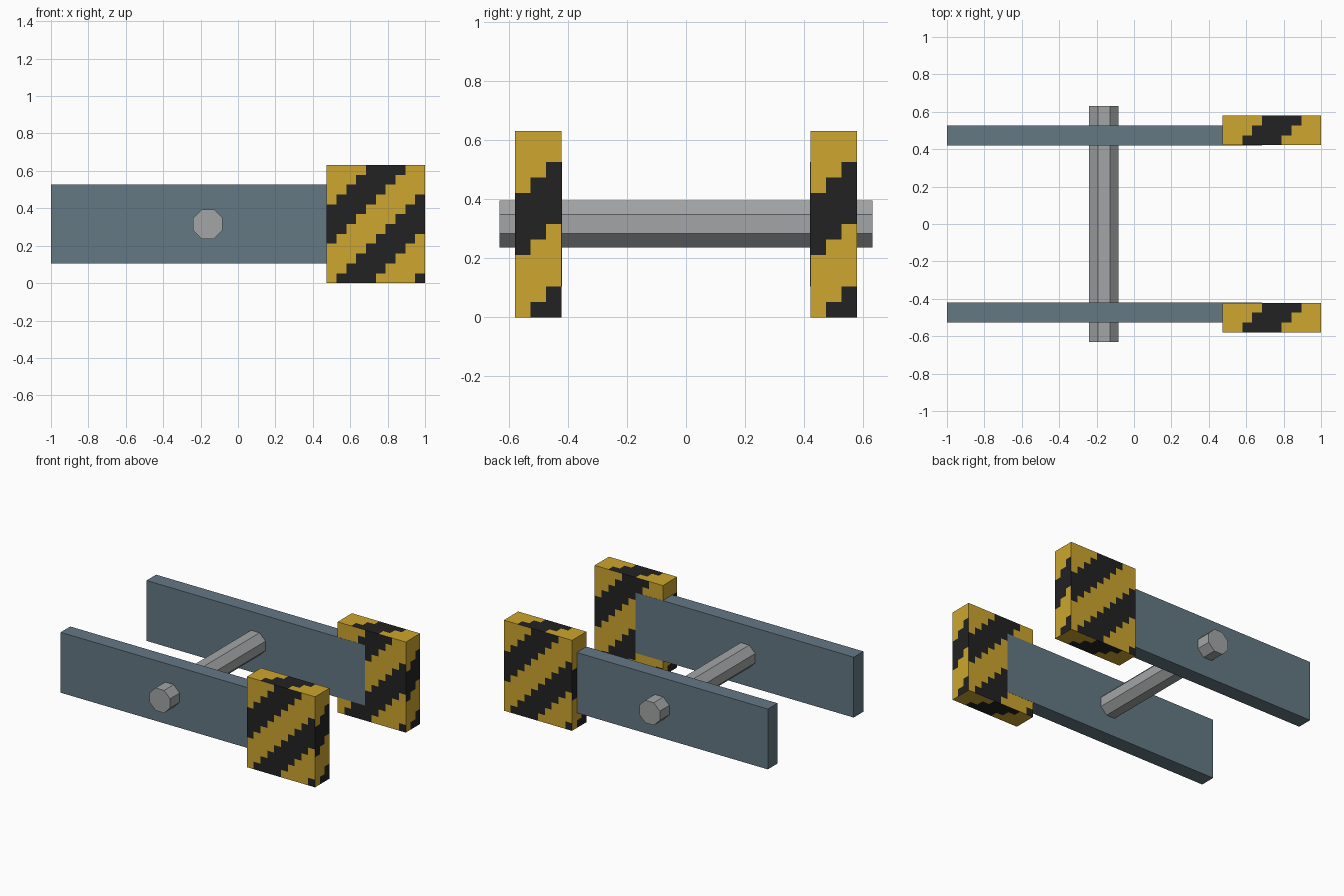
import bpy
import bmesh
import math
from mathutils import Matrix, Vector

cube = bpy.data.objects.get("Cube")
if cube:
    bpy.data.objects.remove(cube, do_unlink=True)

U = 2 / 19      # base module
CELL = U / 2    # stripe step size


def material(name, srgb):
    """Flat material from an 8-bit sRGB colour."""
    lin = [((c / 255 + 0.055) / 1.055) ** 2.4 for c in srgb]
    mat = bpy.data.materials.new(name)
    mat.use_nodes = True
    mat.diffuse_color = (*lin, 1)
    bsdf = mat.node_tree.nodes["Principled BSDF"]
    bsdf.inputs["Base Color"].default_value = (*lin, 1)
    bsdf.inputs["Roughness"].default_value = 0.8
    return mat


yellow = material("warning yellow", (205, 166, 46))
black = material("stripe black", (34, 34, 34))
steel = material("blue grey steel", (100, 120, 132))
grey = material("axle grey", (163, 165, 166))


def finish(bm, name, mats):
    mesh = bpy.data.meshes.new(name)
    bm.to_mesh(mesh)
    bm.free()
    for m in mats:
        mesh.materials.append(m)
    obj = bpy.data.objects.new(name, mesh)
    bpy.context.collection.objects.link(obj)
    return obj


def box(lo, hi):
    lo, hi = Vector(lo), Vector(hi)
    bm = bmesh.new()
    bmesh.ops.create_cube(bm, size=1, matrix=Matrix.Translation((lo + hi) / 2)
                          @ Matrix.Diagonal((*(hi - lo), 1)))
    return bm


def striped_block(name, lo, counts):
    """Block cut into square cells, coloured with stepped diagonal stripes."""
    lo = Vector(lo)
    bm = box(lo, lo + Vector(counts) * CELL)
    for axis in range(3):
        normal = Vector((0, 0, 0))
        normal[axis] = 1
        for i in range(1, counts[axis]):
            bmesh.ops.bisect_plane(bm, geom=bm.verts[:] + bm.edges[:] + bm.faces[:],
                                   plane_co=lo + normal * (i * CELL), plane_no=normal)
    bm.normal_update()
    nx, ny, nz = counts
    for f in bm.faces:
        i, j, k = (math.floor(v / CELL) for v in f.calc_center_median() - lo)
        n = f.normal
        # Column and row counted from the lower left of each side
        if abs(n.z) > 0.5:
            col, row = i, nz - ny + (j if n.z > 0 else ny - 1 - j)
        elif abs(n.y) > 0.5:
            col, row = (i if n.y < 0 else nx - 1 - i), k
        else:
            col, row = (j if n.x > 0 else ny - 1 - j), k
        f.material_index = 1 if (col - row - 1) % 8 < 4 else 0
    return finish(bm, name, [yellow, black])


# Side plates and striped end blocks, one pair at the front and one at the back
for label, side in (("front", -1), ("rear", 1)):
    inner, outer = side * (4 * U - 0.001), side * 5 * U
    finish(box((-1, min(inner, outer), U), (-1 + 16 * U, max(inner, outer), 5 * U)),
           label + "_side_plate", [steel])
    y0 = 4 * U if side > 0 else -5.5 * U
    striped_block(label + "_warning_block", (1 - 5 * U, y0, 0), (10, 3, 12))

# Eight-sided axle through both plates, flats facing up and down
bm = bmesh.new()
radius = 0.75 * U / math.cos(math.pi / 8)
bmesh.ops.create_cone(bm, cap_ends=True, segments=8, radius1=radius, radius2=radius,
                      depth=12 * U,
                      matrix=Matrix.Translation((-1 + 8 * U - 0.003, 0, 3 * U))
                      @ Matrix.Rotation(math.pi / 2, 4, "X")
                      @ Matrix.Rotation(math.pi / 8, 4, "Z"))
finish(bm, "axle", [grey])
